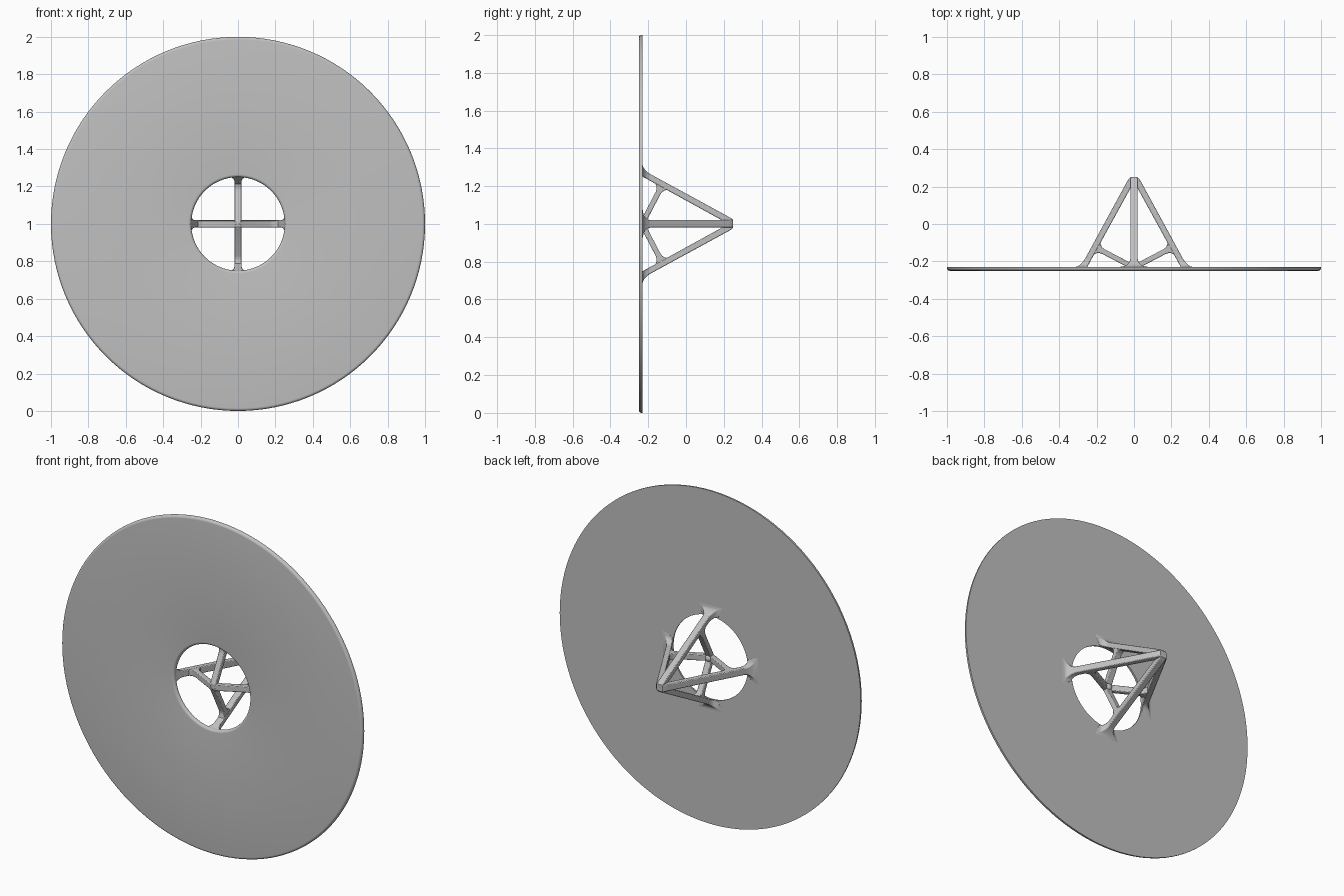
import bpy, bmesh, math
from mathutils import Vector, Matrix

cube = bpy.data.objects.get("Cube")
if cube:
    bpy.data.objects.remove(cube, do_unlink=True)

grey = bpy.data.materials.new("plain grey")
grey.use_nodes = True
GREY = (0.53, 0.53, 0.53, 1)
grey.diffuse_color = GREY
grey.node_tree.nodes["Principled BSDF"].inputs["Base Color"].default_value = GREY


def finish(bm, name, angle=35):
    """Turn a bmesh into a smooth shaded object."""
    bmesh.ops.recalc_face_normals(bm, faces=bm.faces)
    mesh = bpy.data.meshes.new(name)
    bm.to_mesh(mesh)
    bm.free()
    mesh.materials.append(grey)
    obj = bpy.data.objects.new(name, mesh)
    bpy.context.collection.objects.link(obj)
    bpy.ops.object.select_all(action='DESELECT')
    obj.select_set(True)
    bpy.context.view_layer.objects.active = obj
    bpy.ops.object.shade_smooth_by_angle(angle=math.radians(angle))
    return obj


def loft(name, rings, turn):
    """Skin a strut through four-sided rings, turned about the disc axis."""
    bm = bmesh.new()
    spin = Matrix.Translation((0, 0, 1)) @ Matrix.Rotation(turn, 4, 'Y')
    loops = [[bm.verts.new(spin @ Vector(p)) for p in ring] for ring in rings]
    for a, b in zip(loops, loops[1:]):
        for i in range(4):
            j = (i + 1) % 4
            bm.faces.new((a[i], a[j], b[j], b[i]))
    bm.faces.new(loops[0])
    bm.faces.new(loops[-1])
    obj = finish(bm, name)
    bev = obj.modifiers.new("softened edges", 'BEVEL')
    bev.width, bev.segments, bev.limit_method = 0.004, 2, 'ANGLE'
    bev.angle_limit = math.radians(50)
    return obj


# Disc with a round hole, front edges rounded, back edges crisp
R, HOLE, FRONT, BACK, ROUND = 1.0, 0.25, -0.25, -0.23, 0.015
arc = [math.radians(15 * i) for i in range(7)]
profile = [(R, BACK)]
profile += [(R - ROUND + ROUND * math.cos(a), FRONT + ROUND - ROUND * math.sin(a)) for a in arc]
profile += [(HOLE + ROUND - ROUND * math.sin(a), FRONT + ROUND - ROUND * math.cos(a)) for a in arc]
profile += [(HOLE, BACK)]
bm = bmesh.new()
verts = [bm.verts.new((r, y, 1)) for r, y in profile]
edges = [bm.edges.new((verts[i - 1], verts[i])) for i in range(len(verts))]
bmesh.ops.spin(bm, geom=verts + edges, cent=(0, 0, 1), axis=(0, 1, 0),
               angle=math.tau, steps=128, use_duplicate=False)
bmesh.ops.remove_doubles(bm, verts=bm.verts, dist=0.0002)
finish(bm, "disc")


def outer(y):
    """Outer edge of a leg, leaning in towards the tip."""
    return 0.03 + 0.545 * (0.24 - y)


# Legs: straight bars with a foot that flares into the disc
leg_rings = []
foot = 0.045
for i in range(9):
    t = i / 8
    y = BACK - 0.001 + foot * t
    flare = 1 - math.sqrt(1 - (1 - t) ** 2)
    inner = min(outer(y) - 0.036, HOLE)
    out, half = outer(y) + 0.03 * flare, 0.02 + 0.065 * flare
    leg_rings.append([(inner, y, -0.02 - 0.035 * flare), (out, y, -half),
                      (out, y, half), (inner, y, 0.02 + 0.035 * flare)])
for y, out in ((0.222, outer(0.222)), (0.238, outer(0.238)), (0.25, 0.02)):
    inner = max(outer(y) - 0.036, 0) - 0.002
    leg_rings.append([(inner, y, -0.02), (out, y, -0.02), (out, y, 0.02), (inner, y, 0.02)])

# Braces: bars from the hub out to each leg, with a filleted end
along = Vector((0.886, 0.463, 0))
across = Vector((-0.463, 0.886, 0))
hub_point = Vector((0, -0.233, 0))
side = Vector((0, 0, 0.019))
brace_rings = []
for s, half in ((0, 0.014), (0.185, 0.014), (0.2, 0.017), (0.212, 0.024), (0.222, 0.036), (0.23, 0.042)):
    c = hub_point + along * s
    up = across * half
    brace_rings.append([c - up - side, c + up - side, c + up + side, c - up + side])

for k, where in enumerate(("left", "lower", "right", "upper")):
    loft(where + "_leg", leg_rings, k * math.pi / 2)
    loft(where + "_brace", brace_rings, k * math.pi / 2)

# Small ball where the braces meet
bm = bmesh.new()
bmesh.ops.create_uvsphere(bm, u_segments=24, v_segments=12, radius=0.023,
                          matrix=Matrix.Translation((0, -0.222, 1)))
finish(bm, "hub_ball", 60)
